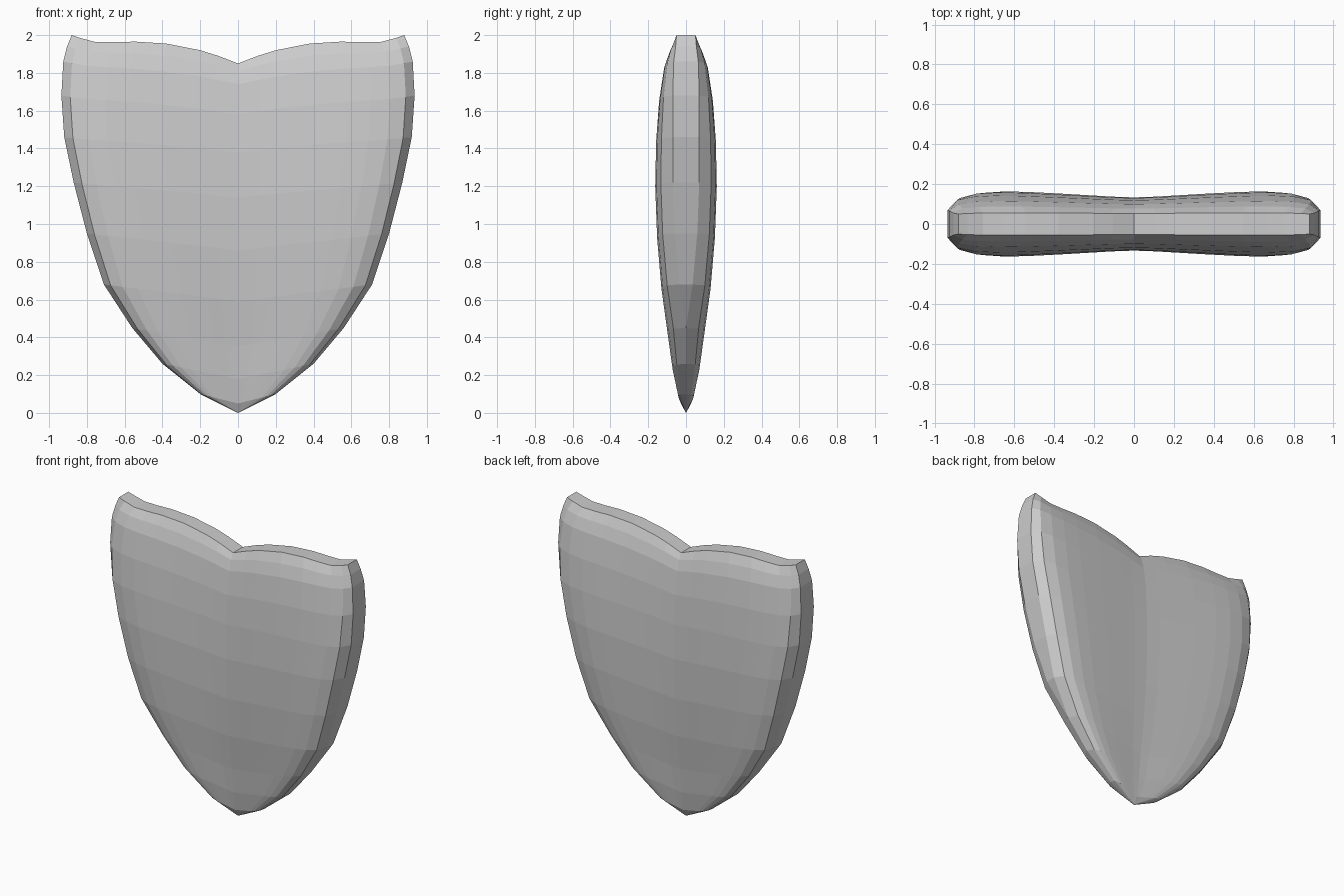
import bpy, bmesh

if "Cube" in bpy.data.objects:
    bpy.data.objects.remove(bpy.data.objects["Cube"])

# Each row: edge x, edge z, centre z, max half thickness, rim half thickness
rows = [
    (0.20, 0.10, 0.05, 0.040, 0.0),
    (0.40, 0.26, 0.18, 0.072, 0.0),
    (0.56, 0.45, 0.35, 0.098, 0.0),
    (0.71, 0.68, 0.59, 0.130, 0.035),
    (0.80, 0.95, 0.86, 0.153, 0.06),
    (0.87, 1.22, 1.14, 0.163, 0.07),
    (0.92, 1.46, 1.38, 0.158, 0.07),
    (0.935, 1.68, 1.58, 0.142, 0.07),
    (0.925, 1.86, 1.74, 0.115, 0.065),
    (0.905, 1.94, 1.81, 0.088, 0.055),
    (0.88, 2.00, 1.85, 0.055, 0.05),
]
# Across: position, fullness, and rise of the top edge
cols = [
    (0.0, 0.68, 0.0), (0.12, 0.72, 0.27), (0.23, 0.78, 0.47),
    (0.43, 0.89, 0.70), (0.62, 0.98, 0.77), (0.75, 1.0, 0.75),
    (0.86, 0.93, 0.76), (0.95, 0.68, 0.90), (1.0, 0.0, 1.0),
]

# Quarter of the shield: right half, front side
bm = bmesh.new()
grid = []
n = len(rows) - 1
for i, (ex, ez, cz, t, e) in enumerate(rows):
    blend = (i / n) ** 3
    line = []
    for u, full, rise in cols:
        z = cz + (ez - cz) * (u + (rise - u) * blend)
        line.append(bm.verts.new((ex * u, -(e + (t - e) * full), z)))
    line.append(bm.verts.new((ex, 0, ez)))  # side wall to the middle plane
    grid.append(line)
# Rounded top strip to the middle plane
grid.append([bm.verts.new((v.co.x, 0, v.co.z)) for v in grid[-1]])
for a, b in zip(grid, grid[1:]):
    for j in range(len(a) - 1):
        bm.faces.new((a[j], a[j + 1], b[j + 1], b[j]))
# Pointed tip
tip = bm.verts.new((0, 0, 0))
for p, q in zip(grid[0], grid[0][1:]):
    bm.faces.new((tip, q, p))
bmesh.ops.remove_doubles(bm, verts=bm.verts, dist=0.0005)
bmesh.ops.dissolve_degenerate(bm, edges=bm.edges, dist=0.0005)

mesh = bpy.data.meshes.new("shield")
bm.to_mesh(mesh)
bm.free()
shield = bpy.data.objects.new("shield", mesh)
bpy.context.collection.objects.link(shield)

# Mirror left to right and front to back
mirror = shield.modifiers.new("mirror", 'MIRROR')
mirror.use_axis = (True, True, False)
mirror.merge_threshold = 0.001
